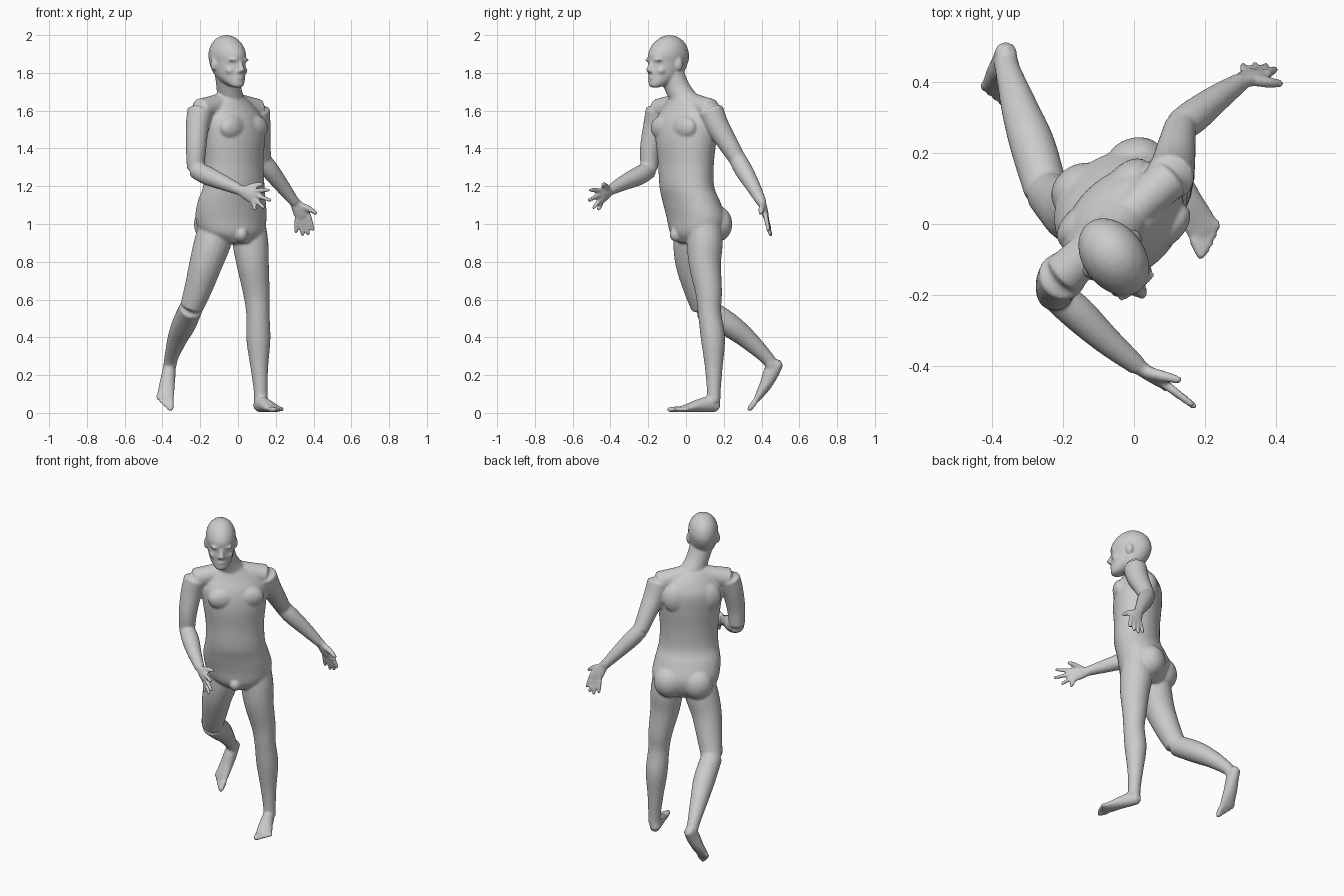
import bpy, bmesh, math
from mathutils import Vector, Matrix

bm = bmesh.new()


def skin(rings, start, end):
    """Bridge vertex rings into a closed tube with pointed ends."""
    vr = [[bm.verts.new(p) for p in r] for r in rings]
    n = len(vr[0])
    for a, b in zip(vr, vr[1:]):
        for i in range(n):
            bm.faces.new((a[i], a[(i + 1) % n], b[(i + 1) % n], b[i]))
    for ring, pole in ((vr[0], start), (vr[-1], end)):
        v = bm.verts.new(pole)
        for i in range(n):
            bm.faces.new((ring[i], ring[(i + 1) % n], v))


def spline(rows, steps=4):
    """Catmull-Rom interpolation of rows of numbers."""
    rows = [Vector(r) for r in rows]
    out = []
    for i in range(len(rows) - 1):
        p1, p2 = rows[i], rows[i + 1]
        p0 = rows[i - 1] if i else p1 * 2 - p2
        p3 = rows[i + 2] if i + 2 < len(rows) else p2 * 2 - p1
        for k in range(steps):
            t = k / steps
            out.append(0.5 * (p1 * 2 + (p2 - p0) * t + (p0 * 2 - p1 * 5 + p2 * 4 - p3) * t * t
                              + (p1 * 3 - p0 - p2 * 3 + p3) * t ** 3))
    return out + [rows[-1]]


def limb(rows, side=(0.73, 0.68, 0.05), n=20):
    """Tube along x, y, z, half width (and half thickness)."""
    pts = spline([r if len(r) == 5 else (*r, r[3]) for r in rows])
    pos = [Vector(p[:3]) for p in pts]
    rings = []
    for i, p in enumerate(pts):
        t = (pos[min(i + 1, len(pos) - 1)] - pos[max(i - 1, 0)]).normalized()
        s = Vector(side)
        s = (s - t * s.dot(t)).normalized()
        u = t.cross(s)
        rings.append([pos[i] + s * p[3] * math.cos(a) + u * p[4] * math.sin(a)
                      for a in (2 * math.pi * k / n for k in range(n))])
    d0, d1 = (pos[0] - pos[1]).normalized(), (pos[-1] - pos[-2]).normalized()
    skin(rings, pos[0] + d0 * pts[0][4] * 0.6, pos[-1] + d1 * pts[-1][4] * 0.6)


def place(cx, cy, yaw, l, f, z):
    """Body-local left / forward offsets to world space."""
    c, s = math.cos(math.radians(yaw)), math.sin(math.radians(yaw))
    return Vector((cx + l * c + f * s, cy + l * s - f * c, z))


def stack(rows, n=40):
    """Horizontal ellipses: z, centre x, centre y, half width, half depth, yaw."""
    rings = []
    pts = spline(rows)
    for z, cx, cy, a, b, yaw in pts:
        rings.append([place(cx, cy, yaw, a * math.cos(t), b * math.sin(t), z)
                      for t in (2 * math.pi * k / n for k in range(n))])
    skin(rings, (pts[0][1], pts[0][2], pts[0][0] - 0.005), (pts[-1][1], pts[-1][2], pts[-1][0] + 0.005))


def blob(frame, l, f, z, size):
    m = (Matrix.Translation(place(*frame, l, f, z)) @ Matrix.Rotation(math.radians(frame[2]), 4, 'Z')
         @ Matrix.Diagonal((*size, 1)))
    bmesh.ops.create_uvsphere(bm, u_segments=20, v_segments=12, radius=1, matrix=m)


# Torso, twisting from hips to shoulders
stack([(0.90, -0.02, 0.05, 0.09, 0.09, 25), (0.95, -0.03, 0.055, 0.17, 0.13, 25),
       (1.03, -0.037, 0.055, 0.197, 0.146, 26), (1.12, -0.033, 0.028, 0.19, 0.14, 28),
       (1.20, -0.022, 0.004, 0.173, 0.132, 32), (1.32, -0.022, 0.0, 0.17, 0.132, 38),
       (1.45, -0.025, 0.0, 0.185, 0.14, 42), (1.55, -0.035, 0.003, 0.19, 0.132, 43),
       (1.62, -0.04, 0.003, 0.15, 0.10, 43), (1.67, -0.045, -0.01, 0.09, 0.072, 42)])
CHEST, PELVIS, HEAD = (-0.03, 0, 43), (-0.035, 0.055, 26), (-0.055, -0.095, 37)
for s in (-1, 1):
    blob(CHEST, s * 0.08, 0.09, 1.51, (0.085, 0.048, 0.065))
    blob(CHEST, s * 0.09, -0.08, 1.52, (0.08, 0.05, 0.09))
    blob(PELVIS, s * 0.082, -0.082, 1.0, (0.092, 0.078, 0.095))
blob(PELVIS, 0, 0.115, 0.945, (0.035, 0.04, 0.04))

# Neck and shoulder yoke
limb([(-0.03, 0.015, 1.62, 0.075), (-0.047, -0.04, 1.71, 0.066), (-0.055, -0.08, 1.80, 0.068)])
for x, y in ((-0.20, -0.145), (0.10, 0.13)):
    limb([(-0.045, 0, 1.65, 0.058), ((x - 0.045) / 2, y / 2, 1.625, 0.058), (x, y, 1.602, 0.062)], (0, 0, 1))

# Head: z, forward centre, half width, half depth
rows = []
for z, f, w, d in ((1.725, 0.085, 0.028, 0.028), (1.74, 0.068, 0.045, 0.05), (1.77, 0.034, 0.064, 0.083),
                   (1.81, 0.011, 0.076, 0.105), (1.86, -0.002, 0.083, 0.117), (1.90, -0.003, 0.087, 0.119),
                   (1.945, -0.007, 0.077, 0.10), (1.98, -0.01, 0.052, 0.064), (1.996, -0.01, 0.025, 0.03)):
    p = place(*HEAD, 0, f, z)
    rows.append((z, p.x, p.y, w, d, 37))
stack(rows)

# Face and ears
limb([(*place(*HEAD, 0, 0.108, 1.862), 0.009), (*place(*HEAD, 0, 0.122, 1.83), 0.012),
      (*place(*HEAD, 0, 0.131, 1.812), 0.015)])
blob(HEAD, 0, 0.108, 1.774, (0.026, 0.014, 0.012))
for s in (-1, 1):
    blob(HEAD, s * 0.034, 0.098, 1.868, (0.032, 0.018, 0.009))
    blob(HEAD, s * 0.042, 0.078, 1.812, (0.026, 0.024, 0.022))
    blob(HEAD, s * 0.013, 0.118, 1.808, (0.010, 0.012, 0.009))
    blob(HEAD, s * 0.086, -0.012, 1.845, (0.012, 0.021, 0.034))

# Right arm, bent across the front
limb([(-0.20, -0.145, 1.60, 0.069), (-0.215, -0.165, 1.52, 0.062), (-0.222, -0.19, 1.40, 0.054),
      (-0.225, -0.195, 1.29, 0.046)])
limb([(-0.225, -0.195, 1.287, 0.046), (-0.16, -0.25, 1.255, 0.05), (-0.08, -0.325, 1.22, 0.041),
      (0.01, -0.40, 1.18, 0.028)], (0, 0, 1))
# Left arm, swinging back
limb([(0.10, 0.13, 1.60, 0.069), (0.11, 0.165, 1.52, 0.063), (0.12, 0.22, 1.43, 0.054),
      (0.13, 0.275, 1.34, 0.045)])
limb([(0.13, 0.275, 1.34, 0.046), (0.17, 0.305, 1.285, 0.048), (0.235, 0.355, 1.20, 0.039),
      (0.30, 0.40, 1.115, 0.027)])


def hand(wrist, knuckle, side, tips, thumb):
    w, k, s = Vector(wrist), Vector(knuckle), Vector(side).normalized()
    mid = w.lerp(k, 0.55)
    limb([(*w, 0.027, 0.022), (*mid, 0.038, 0.02), (*k, 0.041, 0.016)], s)
    for i, tip in enumerate(tips):
        a, b = k + s * (0.032 - 0.0213 * i), Vector(tip)
        limb([(*a, 0.0135), (*a.lerp(b, 0.5), 0.0125), (*b, 0.010)], s, 12)
    a, b = w.lerp(k, 0.3) + s * 0.015, Vector(thumb)
    limb([(*a, 0.018), (*(a.lerp(b, 0.5) + s * 0.006), 0.016), (*b, 0.011)], (0.3, 0.5, 0.8), 12)


hand((0.01, -0.40, 1.18), (0.085, -0.45, 1.145), (0.15, -0.1, 0.95),
     [(0.165, -0.51, 1.18), (0.172, -0.515, 1.125), (0.138, -0.49, 1.085), (0.09, -0.465, 1.075)],
     (0.13, -0.44, 1.21))
hand((0.30, 0.40, 1.12), (0.343, 0.423, 1.04), (0.95, -0.1, 0.3),
     [(0.398, 0.437, 0.965), (0.372, 0.446, 0.943), (0.342, 0.449, 0.938), (0.307, 0.446, 0.955)],
     (0.415, 0.395, 1.055))

# Left leg, standing
limb([(0.058, 0.10, 0.99, 0.09), (0.066, 0.10, 0.90, 0.095), (0.078, 0.10, 0.79, 0.086),
      (0.097, 0.12, 0.64, 0.071), (0.105, 0.125, 0.53, 0.062), (0.108, 0.143, 0.39, 0.064),
      (0.113, 0.147, 0.24, 0.047), (0.12, 0.147, 0.12, 0.037), (0.122, 0.145, 0.06, 0.037)])
# Right leg, trailing with bent knee
limb([(-0.11, 0.035, 0.99, 0.095), (-0.135, 0.03, 0.90, 0.098), (-0.17, 0.032, 0.79, 0.088),
      (-0.21, 0.06, 0.66, 0.074), (-0.245, 0.088, 0.56, 0.062)])
limb([(-0.248, 0.095, 0.555, 0.062), (-0.285, 0.22, 0.472, 0.064), (-0.32, 0.32, 0.395, 0.053),
      (-0.353, 0.425, 0.295, 0.037), (-0.36, 0.455, 0.25, 0.035)])


def foot(rows, medial, direction):
    """Foot body plus five toes from big to small."""
    m, d = Vector(medial).normalized(), Vector(direction).normalized()
    limb(rows, m)
    base = Vector(rows[-1][:3])
    for i, (r, ln) in enumerate(((0.016, 0.058), (0.012, 0.056), (0.011, 0.048), (0.011, 0.038), (0.011, 0.026))):
        a = base + m * (0.034 - 0.0185 * i) - d * 0.005 * i
        limb([(*a, r), (*(a + d * ln * 0.5), r), (*(a + d * ln), r * 0.85)], m, 12)


foot([(0.107, 0.165, 0.036, 0.03, 0.032), (0.125, 0.125, 0.045, 0.036, 0.042), (0.15, 0.07, 0.039, 0.04, 0.035),
      (0.18, 0.01, 0.026, 0.047, 0.022), (0.199, -0.025, 0.019, 0.046, 0.015)],
     (-0.9, -0.43, 0), (0.4, -0.91, -0.03))
foot([(-0.36, 0.49, 0.266, 0.03, 0.03), (-0.365, 0.455, 0.22, 0.036, 0.042), (-0.375, 0.425, 0.155, 0.041, 0.034),
      (-0.383, 0.39, 0.095, 0.046, 0.022), (-0.386, 0.375, 0.07, 0.045, 0.016)],
     (0.93, -0.22, -0.22), (-0.05, -0.6, -0.8))

# Fuse all volumes into one smooth body
bmesh.ops.recalc_face_normals(bm, faces=bm.faces)
mesh = bpy.data.meshes.new("walking_figure")
bm.to_mesh(mesh)
bm.free()
body = bpy.data.objects.new("walking_figure", mesh)
bpy.context.collection.objects.link(body)
rm = body.modifiers.new("fuse", 'REMESH')
rm.mode = 'VOXEL'
rm.voxel_size = 0.007
rm.use_smooth_shade = True
sm = body.modifiers.new("soften", 'SMOOTH')
sm.factor = 0.5
sm.iterations = 6
